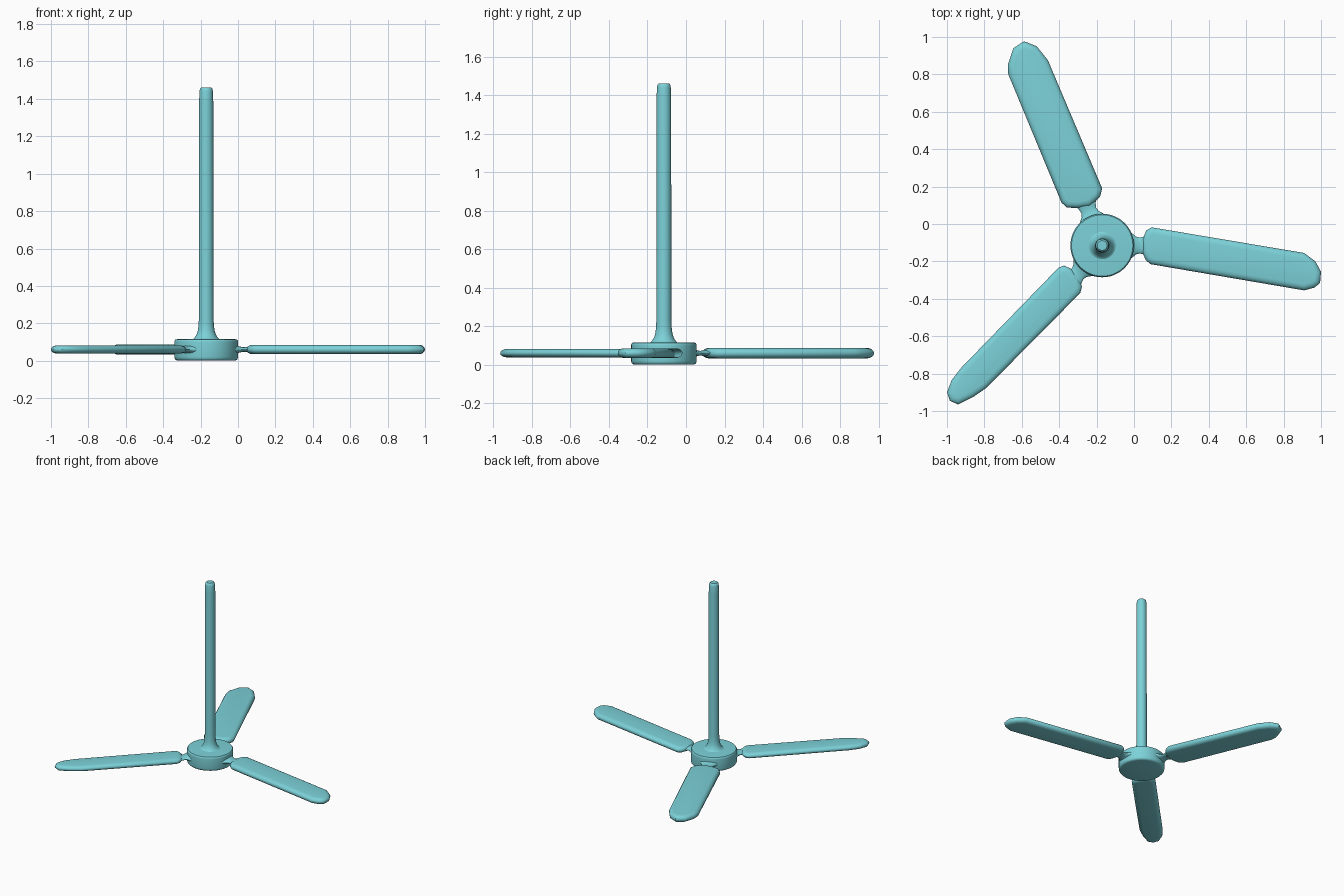
import bpy, bmesh, math
from mathutils import Vector

if "Cube" in bpy.data.objects:
    bpy.data.objects.remove(bpy.data.objects["Cube"])

HUB = Vector((-0.17, -0.115, 0))
MID_Z = 0.06

paint = bpy.data.materials.new("teal")
paint.diffuse_color = (0.2, 0.64, 0.69, 1)
paint.use_nodes = True
paint.node_tree.nodes["Principled BSDF"].inputs["Base Color"].default_value = paint.diffuse_color


def loft(name, rings, closed=True):
    """Skin a list of equal-length vertex rings and cap both ends."""
    bm = bmesh.new()
    rows = [[bm.verts.new(p) for p in ring] for ring in rings]
    n = len(rows[0])
    for a, b in zip(rows, rows[1:]):
        for i in range(n):
            j = (i + 1) % n
            bm.faces.new((a[i], a[j], b[j], b[i]))
    bm.faces.new(rows[0])
    bm.faces.new(rows[-1])
    bmesh.ops.recalc_face_normals(bm, faces=bm.faces)
    mesh = bpy.data.meshes.new(name)
    bm.to_mesh(mesh)
    bm.free()
    mesh.materials.append(paint)
    ob = bpy.data.objects.new(name, mesh)
    bpy.context.collection.objects.link(ob)
    bpy.ops.object.select_all(action='DESELECT')
    ob.select_set(True)
    bpy.context.view_layer.objects.active = ob
    bpy.ops.object.shade_smooth_by_angle(angle=math.radians(40))
    return ob


def lathe(name, profile, n=48):
    """Turn (radius, height) points around the hub axis."""
    ts = [2 * math.pi * i / n for i in range(n)]
    return loft(name, [[HUB + Vector((r * math.cos(t), r * math.sin(t), z))
                        for t in ts] for r, z in profile])


def inset(outline, d):
    """Move a clockwise outline inward by distance d."""
    pts = [Vector(p) for p in outline]
    res = []
    for i, p in enumerate(pts):
        a = (p - pts[i - 1]).normalized()
        b = (pts[(i + 1) % len(pts)] - p).normalized()
        na, nb = Vector((a.y, -a.x)), Vector((b.y, -b.x))
        res.append(p + (na + nb) * d / (1 + na.dot(nb)))
    return res


def blade(name, outline, half, edge=0.033):
    """Flat paddle with a rounded rim."""
    rings = []
    for k in range(-4, 5):
        t = k * math.pi / 8
        z = MID_Z + half * math.sin(t)
        rings.append([(p.x, p.y, z)
                      for p in inset(outline, edge * (1 - math.cos(t)))])
    return loft(name, rings)


def neck(name, angle, n=20):
    """Waisted oval link from hub to blade root."""
    u = Vector((math.cos(math.radians(angle)), math.sin(math.radians(angle)), 0))
    v = Vector((-u.y, u.x, 0))
    stations = [(0.13, 0.085, 0.032), (0.16, 0.065, 0.024), (0.18, 0.048, 0.016),
                (0.2, 0.042, 0.012), (0.22, 0.047, 0.014), (0.25, 0.06, 0.018),
                (0.28, 0.065, 0.018)]
    rings = []
    for r, w, h in stations:
        ts = [2 * math.pi * i / n for i in range(n)]
        rings.append([HUB + u * r + v * (w * math.cos(t))
                      + Vector((0, 0, MID_Z + h * math.sin(t))) for t in ts])
    return loft(name, rings)


# Hub and rod
lathe("hub", [(0.15, 0), (0.162, 0.003), (0.168, 0.01), (0.17, 0.02), (0.17, 0.1),
              (0.169, 0.108), (0.164, 0.114), (0.155, 0.115)])
lathe("rod", [(0.085, 0.11), (0.068, 0.117), (0.06, 0.126), (0.051, 0.142),
              (0.045, 0.16), (0.041, 0.19), (0.039, 0.23), (0.038, 1.38),
              (0.036, 1.44), (0.033, 1.455), (0.026, 1.462)], 32)

# Blades, outlines clockwise seen from above
blade("right_blade", [(0.045, -0.085), (0.065, -0.035), (0.095, -0.018),
                      (0.91, -0.155), (0.97, -0.2), (1.0, -0.255), (0.995, -0.315),
                      (0.965, -0.34), (0.91, -0.355), (0.09, -0.215),
                      (0.062, -0.193), (0.045, -0.15)], 0.025)
blade("back_blade", [(-0.3, 0.085), (-0.36, 0.088), (-0.388, 0.115), (-0.672, 0.8),
                     (-0.675, 0.85), (-0.645, 0.94), (-0.588, 0.977), (-0.52, 0.95),
                     (-0.46, 0.875), (-0.17, 0.19), (-0.182, 0.145),
                     (-0.235, 0.095)], 0.027)
blade("left_blade", [(-0.295, -0.29), (-0.278, -0.335), (-0.288, -0.37),
                     (-0.79, -0.877), (-0.86, -0.925), (-0.94, -0.965),
                     (-0.985, -0.945), (-1.0, -0.9), (-0.975, -0.835),
                     (-0.925, -0.77), (-0.405, -0.235), (-0.375, -0.222),
                     (-0.335, -0.24)], 0.022)

# Necks
for side, angle in (("right", 0), ("back", 111), ("left", 229)):
    neck(side + "_neck", angle)
